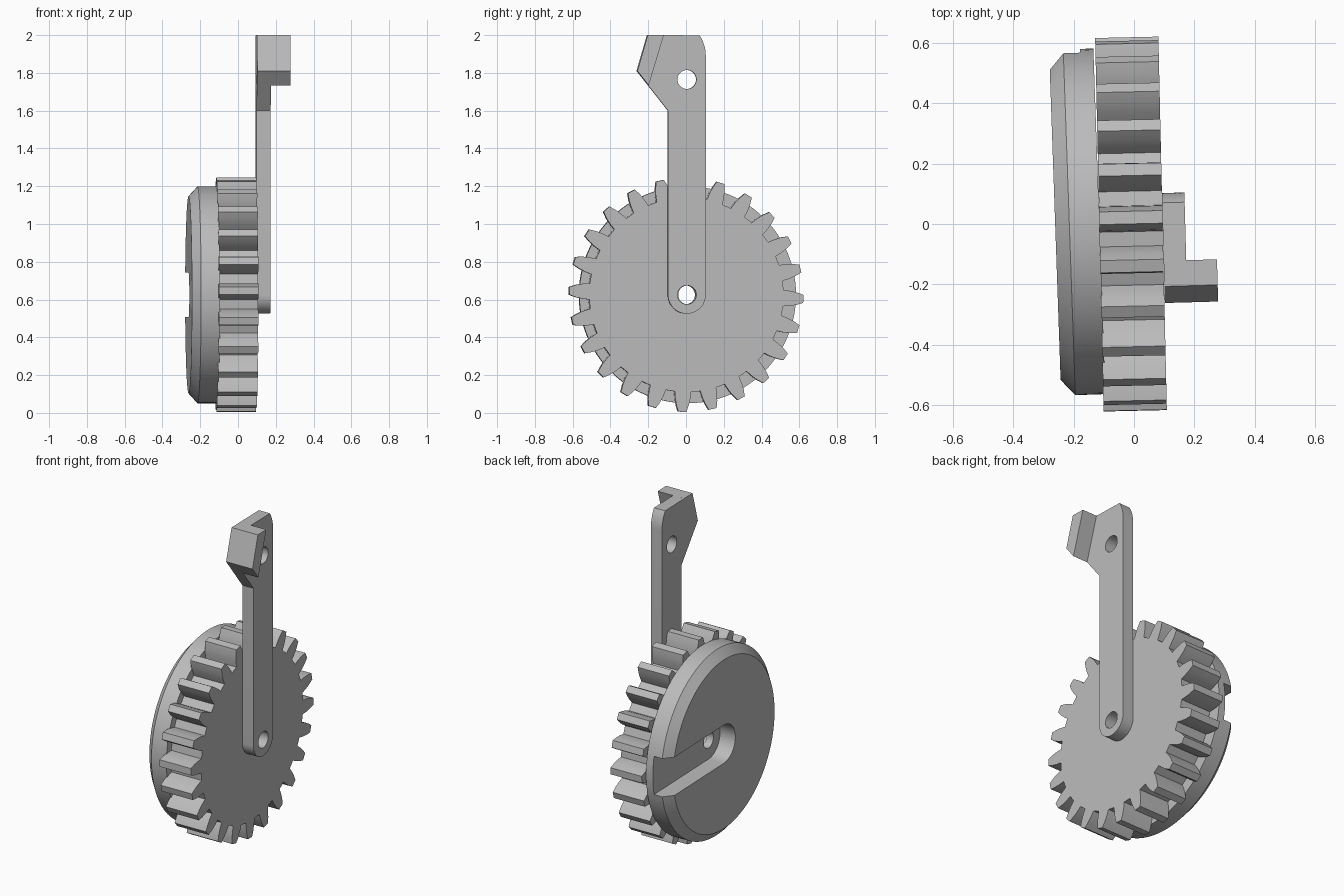
import bpy, bmesh
from math import sin, cos, pi, radians, atan2
from mathutils import Matrix

AXLE_Z = 0.625      # height of the shared axle
BORE = 0.05         # radius of every pin hole

cube = bpy.data.objects.get("Cube")
if cube:
    bpy.data.objects.remove(cube, do_unlink=True)

grey = bpy.data.materials.new("plain_grey")
grey.use_nodes = True
grey.diffuse_color = (0.5, 0.5, 0.5, 1)
grey.node_tree.nodes["Principled BSDF"].inputs["Base Color"].default_value = (0.5, 0.5, 0.5, 1)


def arc(cy, cz, r, start, end, steps):
    """Points on an arc in the y-z plane, angles in degrees."""
    angles = [radians(start + (end - start) * i / steps) for i in range(steps + 1)]
    return [(cy + r * cos(a), cz + r * sin(a)) for a in angles]


def circle(cy, cz, r, n):
    return arc(cy, cz, r, 0, 360, n)[:-1]


def loft(name, sections):
    """Solid through matching y-z outlines, given as (x, outline)."""
    bm = bmesh.new()
    rings = [[bm.verts.new((x, y, z)) for y, z in pts] for x, pts in sections]
    for a, b in zip(rings, rings[1:]):
        for i in range(len(a)):
            j = (i + 1) % len(a)
            bm.faces.new((a[i], a[j], b[j], b[i]))
    bm.faces.new(rings[0])
    bm.faces.new(rings[-1])
    bmesh.ops.recalc_face_normals(bm, faces=bm.faces)
    mesh = bpy.data.meshes.new(name)
    bm.to_mesh(mesh)
    bm.free()
    mesh.materials.append(grey)
    obj = bpy.data.objects.new(name, mesh)
    bpy.context.collection.objects.link(obj)
    return obj


def prism(name, outline, x0, x1):
    return loft(name, [(x0, outline), (x1, outline)])


def apply_boolean(obj, other, operation):
    """Combine obj with other, then remove other."""
    mod = obj.modifiers.new("combine", 'BOOLEAN')
    mod.operation, mod.object, mod.solver = operation, other, 'EXACT'
    deps = bpy.context.evaluated_depsgraph_get()
    mesh = bpy.data.meshes.new_from_object(obj.evaluated_get(deps))
    obj.modifiers.clear()
    obj.data = mesh
    bpy.data.objects.remove(other, do_unlink=True)


def drill(obj, z):
    apply_boolean(obj, prism("pin_cutter", circle(0, z, BORE, 32), -1, 1), 'DIFFERENCE')


def finish(obj, turn, shift_y=0.0):
    """Turn slightly about the vertical and smooth the curved walls."""
    obj.data.transform(Matrix.Translation((0, shift_y, 0)) @ Matrix.Rotation(radians(turn), 4, 'Z'))
    bpy.ops.object.select_all(action='DESELECT')
    obj.select_set(True)
    bpy.context.view_layer.objects.active = obj
    bpy.ops.object.shade_smooth_by_angle(angle=radians(25))


# Toothed wheel
TEETH = 24
flank = [(0.515, 0.043), (0.55, 0.040), (0.585, 0.033), (0.62, 0.021)]
tooth = [(r, -w) for r, w in flank] + [(r, w) for r, w in reversed(flank)]
outline = []
for k in range(TEETH):
    middle = 2 * pi * k / TEETH - radians(2)
    for r, w in tooth:
        a = middle + atan2(w, r)
        outline.append((r * cos(a), AXLE_Z + r * sin(a)))
gear = prism("gear_wheel", outline, -0.115, 0.095)
drill(gear, AXLE_Z)
finish(gear, 1.3)

# Chamfered disc with a round-ended slot open at the back rim
rim, face = circle(0, AXLE_Z, 0.574, 96), circle(0, AXLE_Z, 0.522, 96)
disc = loft("slotted_disc", [(-0.262, face), (-0.215, rim), (-0.115, rim)])
slot = arc(0, AXLE_Z, 0.118, 90, 270, 24) + [(1, AXLE_Z - 0.118), (1, AXLE_Z + 0.118)]
apply_boolean(disc, prism("slot_cutter", slot, -1, -0.16), 'DIFFERENCE')
drill(disc, AXLE_Z)
finish(disc, 2.0, 0.013)

# Lever arm with a slanted head
arm = arc(0, AXLE_Z, 0.1, 180, 360, 24) + arc(-0.1, 1.89, 0.2, 0, 33, 8)
arm += [(-0.21, 2), (-0.265, 1.81), (-0.1, 1.6)]
lever = prism("lever_arm", arm, 0.095, 0.17)

# Tab standing out from the lever head
tab = [(-0.265, 1.81), (-0.205, 1.734), (-0.125, 2), (-0.21, 2)]
apply_boolean(lever, prism("lever_tab", tab, 0.095, 0.272), 'UNION')
for z in (AXLE_Z, 1.765):
    drill(lever, z)
finish(lever, 1.6)
